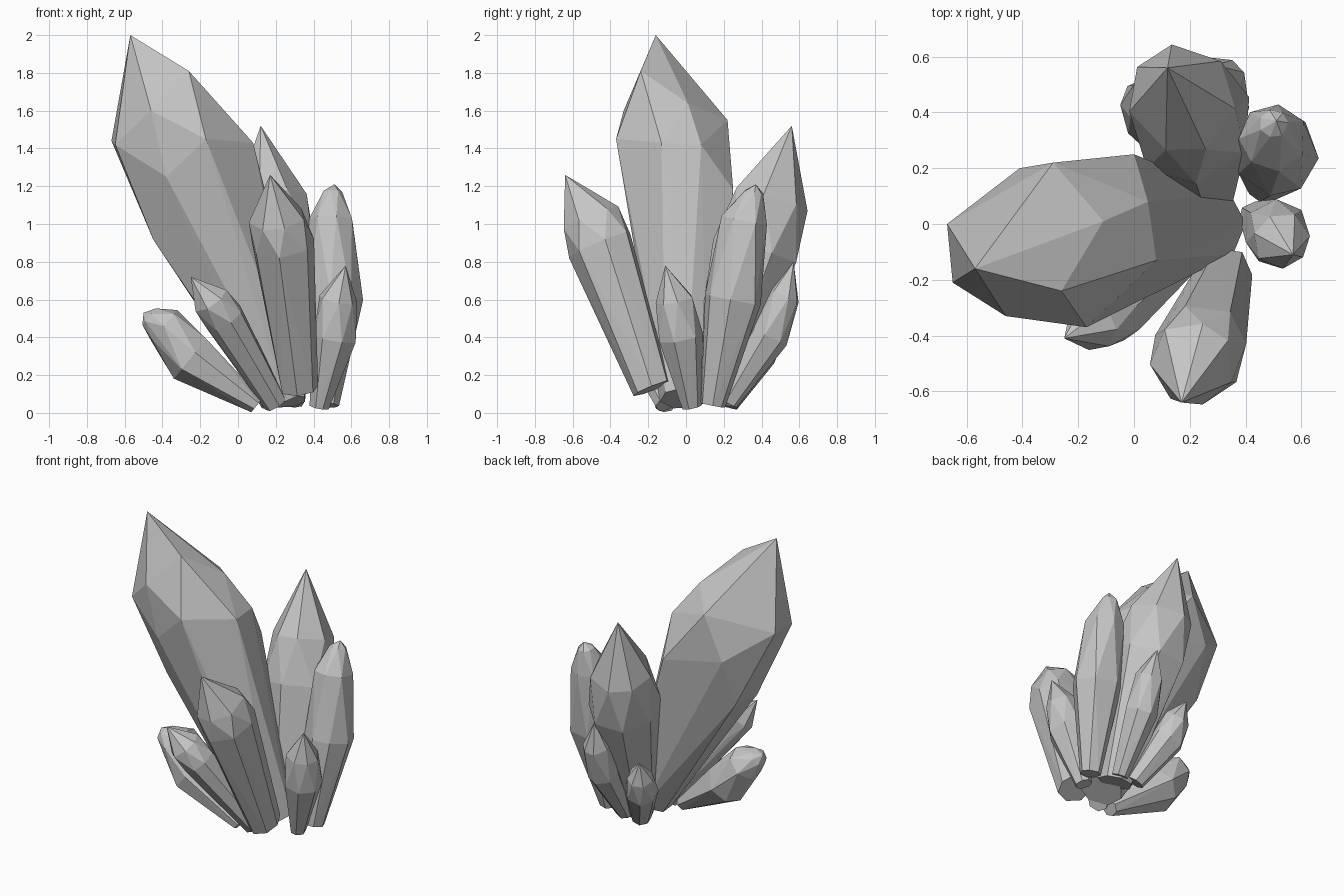
import bpy, bmesh, math, random
from mathutils import Vector

old = bpy.data.objects.get("Cube")
if old:
    bpy.data.objects.remove(old, do_unlink=True)

random.seed(4)

# Single stone colour
grey = bpy.data.materials.new("grey_crystal")
grey.use_nodes = True
colour = (0.56, 0.56, 0.56, 1.0)
grey.diffuse_color = colour
grey.node_tree.nodes["Principled BSDF"].inputs["Base Color"].default_value = colour


def crystal(name, rings, tip, corners=(), sides=7, flat=1.0):
    """Faceted shard: rings are (x, y, z, radius) from the root up, closed by a point.
    corners adds single irregular corners; flat scales the shard sideways to its lean."""
    tip = Vector(tip)
    axis = tip - Vector(rings[0][:3])
    turn = axis.to_track_quat('Z', 'Y')
    start = random.uniform(0, math.tau)
    bm = bmesh.new()
    for level, (x, y, z, radius) in enumerate(rings):
        # Upper rings are turned by half a side so the shoulder facets become triangles
        twist = 0.5 * max(level - 1, 0)
        for i in range(sides):
            angle = start + math.tau * (i + twist + random.uniform(-0.1, 0.1)) / sides
            r = radius * random.uniform(0.99, 1.06)
            offset = Vector((flat * r * math.cos(angle), r * math.sin(angle), 0))
            point = Vector((x, y, z)) + turn @ offset
            point.z = max(point.z, 0)
            bm.verts.new(point)
    for corner in (*corners, tip):
        bm.verts.new(corner)
    hull = bmesh.ops.convex_hull(bm, input=bm.verts[:])
    spare = {v for v in hull["geom_interior"] + hull["geom_unused"]
             if isinstance(v, bmesh.types.BMVert)}
    bmesh.ops.delete(bm, geom=list(spare), context='VERTS')
    bmesh.ops.recalc_face_normals(bm, faces=bm.faces[:])
    mesh = bpy.data.meshes.new(name)
    bm.to_mesh(mesh)
    bm.free()
    mesh.materials.append(grey)
    obj = bpy.data.objects.new(name, mesh)
    bpy.context.collection.objects.link(obj)
    return obj


# Large leaning shard with an irregular head
crystal("main_crystal", [(.27, 0, .08, .14)], (-.57, -.16, 2.0), corners=[
    (-.26, -.24, 1.81), (-.11, .01, 1.64), (-.29, .22, 1.55),       # upper shoulder
    (-.67, 0, 1.44), (-.65, -.21, 1.42), (-.46, -.33, 1.60),        # left shoulder
    (-.17, -.37, 1.45), (.08, -.13, 1.43), (.05, .08, 1.42),        # right shoulder
    (-.38, -.32, 1.25), (-.41, .20, 1.25), (0, .25, 1.18),          # widest part
    (-.45, -.12, .92), (-.43, .09, .92)])                           # underside

# Other large shards
crystal("back_crystal",
        [(.26, .13, .06, .11), (.20, .37, .85, .235), (.17, .45, 1.13, .205)],
        (.12, .56, 1.52), flat=.93)
crystal("front_crystal",
        [(.325, -.18, .13, .105), (.24, -.45, .89, .175), (.21, -.50, 1.03, .16)],
        (.17, -.64, 1.26), flat=.95)

# Rounded shard on the left side
crystal("side_crystal",
        [(.47, .14, .04, .065), (.51, .25, .60, .15), (.50, .31, 1.02, .12),
         (.50, .36, 1.17, .05)],
        (.51, .37, 1.21))

# Small shards around the root
crystal("small_side_crystal",
        [(.43, .03, .03, .05), (.51, -.03, .40, .115), (.53, -.06, .60, .10)],
        (.57, -.11, .78))
crystal("small_front_crystal",
        [(.20, -.10, .05, .065), (-.07, -.32, .50, .105), (-.15, -.36, .60, .10)],
        (-.25, -.41, .72))
crystal("low_blunt_crystal",
        [(.10, -.11, .04, .045), (-.25, -.09, .29, .135), (-.39, -.09, .46, .11),
         (-.47, -.11, .51, .055)],
        (-.50, -.11, .53), flat=1.2)
crystal("small_back_crystal",
        [(.30, .22, .05, .05), (.31, .44, .40, .10), (.31, .52, .62, .085)],
        (.29, .57, .80))
crystal("tiny_back_crystal",
        [(.18, .22, .05, .06), (.06, .39, .32, .10), (.03, .45, .45, .08)],
        (0, .50, .57))
